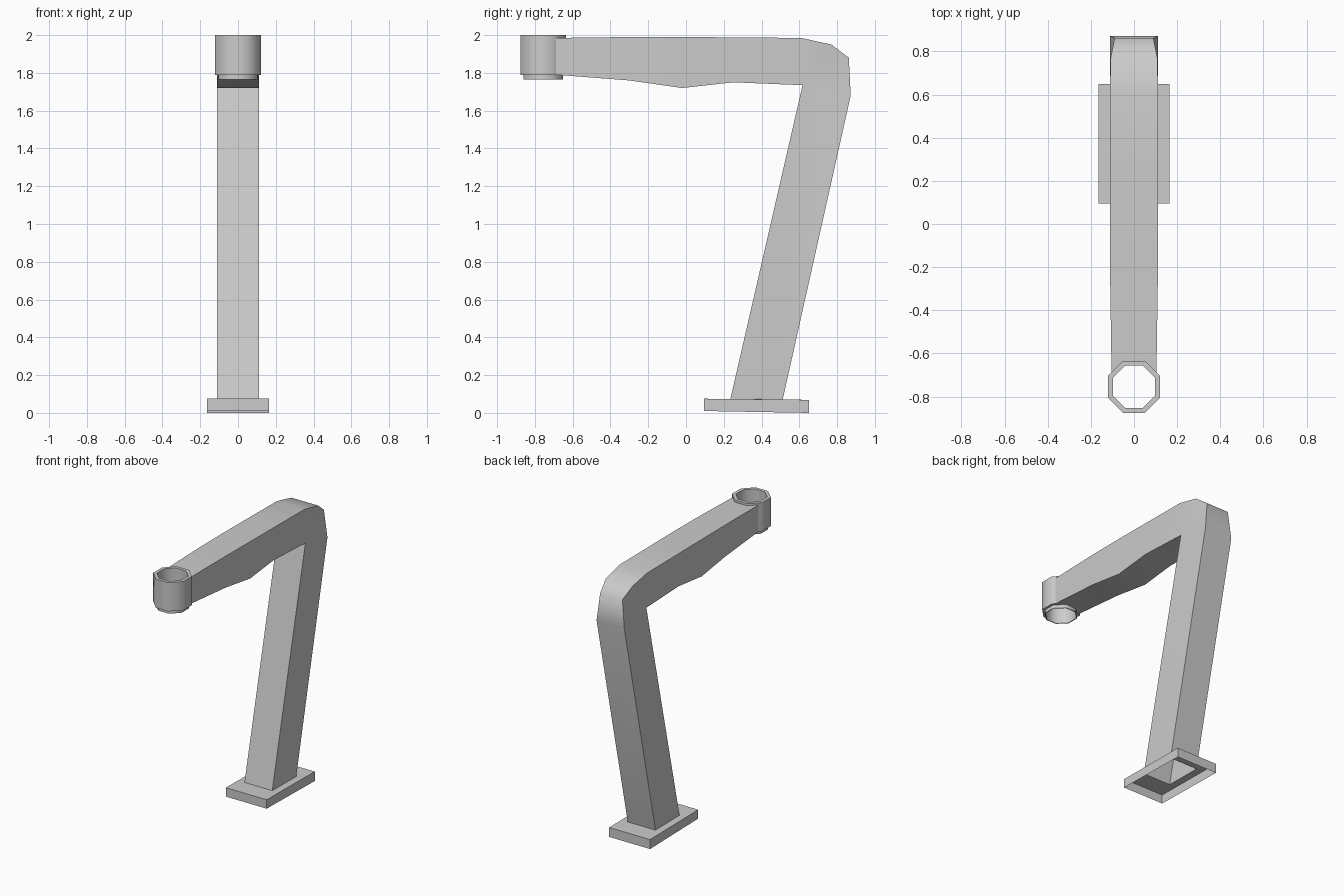
import bpy, bmesh, math

if "Cube" in bpy.data.objects:
    bpy.data.objects.remove(bpy.data.objects["Cube"])


def finish(name, verts, faces):
    """Make an object from points and faces, smooth only across gentle bends."""
    me = bpy.data.meshes.new(name)
    me.from_pydata(verts, [], faces)
    bm = bmesh.new()
    bm.from_mesh(me)
    bmesh.ops.recalc_face_normals(bm, faces=bm.faces[:])
    bm.to_mesh(me)
    bm.free()
    ob = bpy.data.objects.new(name, me)
    bpy.context.collection.objects.link(ob)
    bpy.ops.object.select_all(action='DESELECT')
    ob.select_set(True)
    bpy.context.view_layer.objects.active = ob
    bpy.ops.object.shade_smooth_by_angle(angle=math.radians(55))
    return ob


def bridge(loops, closed=False):
    """Quads between consecutive closed loops of equal length."""
    n, m = len(loops[0]), len(loops)
    verts = [p for loop in loops for p in loop]
    faces = []
    for i in range(m if closed else m - 1):
        a, b = i * n, ((i + 1) % m) * n
        for k in range(n):
            j = (k + 1) % n
            faces.append((a + k, a + j, b + j, b + k))
    return verts, faces


# base plate: shell open below, with an opening into the hollow post
def rect(w, y0, z0, y1, z1):
    return [(-w, y0, z0), (w, y0, z0), (w, y1, z1), (-w, y1, z1)]


finish("base_plate", *bridge([
    rect(0.165, 0.095, 0.01, 0.65, 0.0),
    rect(0.165, 0.095, 0.075, 0.65, 0.069),
    rect(0.112, 0.235, 0.074, 0.512, 0.071)]))

# post and arm: outer and inner side profiles as (y, z, half width)
outer = [(0.512, 0.071, 0.112), (0.872, 1.68, 0.112), (0.862, 1.88, 0.09),
         (0.77, 1.95, 0.108), (0.61, 1.985, 0.112), (0.25, 1.988, 0.112),
         (-0.02, 1.99, 0.112), (-0.3, 1.99, 0.11), (-0.69, 1.985, 0.104)]
inner = [(0.235, 0.074, 0.112), (0.617, 1.735, 0.112), (0.25, 1.75, 0.112),
         (-0.02, 1.72, 0.112), (-0.3, 1.76, 0.11), (-0.69, 1.79, 0.104)]
profile = outer + inner
no = len(outer)
verts = [(s * w, y, z) for y, z, w in profile for s in (1, -1)]
# extra points so the arm end follows the octagonal socket
ends = {no - 1: len(verts), len(profile) - 1: len(verts) + 2}
for i in ends:
    verts += [(s * 0.05, -0.637, profile[i][1]) for s in (1, -1)]
faces = []
for start, count in ((0, no), (no, len(inner))):
    for i in range(start, start + count - 1):
        a, b = 2 * i, 2 * i + 2
        mid = (ends[i + 1], ends[i + 1] + 1) if i + 1 in ends else ()
        faces.append((a + 1, a, b, *mid, b + 1))
# side walls: post, elbow fan, arm
sides = [(0, 1, no + 1, no)]
sides += [(i, i + 1, no + 1) for i in range(1, 4)]
sides += [(i, i + 1, no + i - 2, no + i - 3) for i in range(4, 8)]
for s in (0, 1):
    faces += [tuple(2 * k + s for k in f) for f in sides]
finish("post_and_arm", verts, faces)

# octagonal ring socket with a stepped lower lip
def octagon(apothem, z):
    r = apothem / math.cos(math.pi / 8)
    return [(r * math.cos(math.pi / 8 + k * math.pi / 4),
             -0.755 + r * math.sin(math.pi / 8 + k * math.pi / 4), z) for k in range(8)]


finish("ring_socket", *bridge([
    octagon(0.121, 2.0), octagon(0.121, 1.79), octagon(0.104, 1.79),
    octagon(0.104, 1.765), octagon(0.098, 1.765), octagon(0.098, 2.0)], closed=True))
